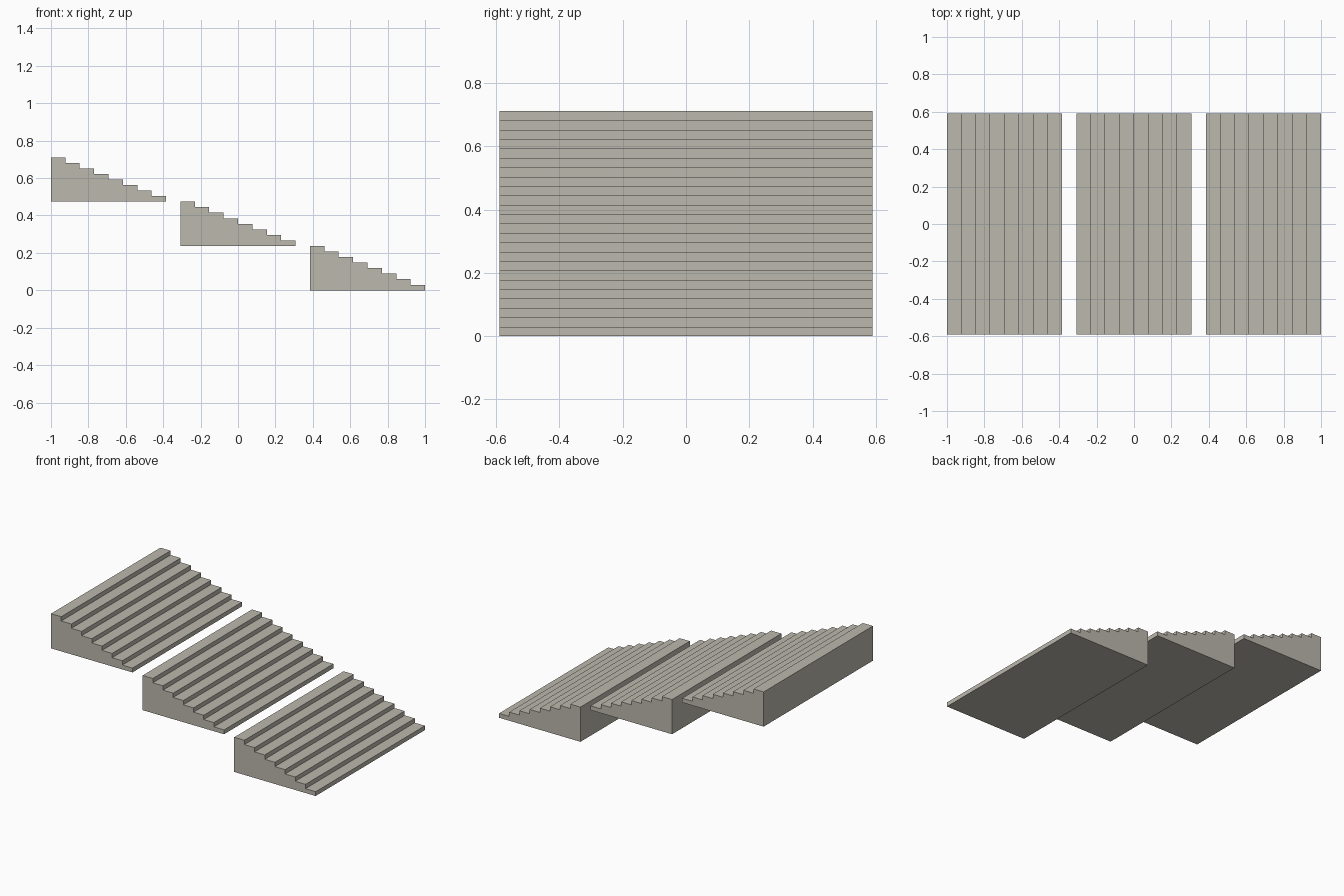
import bpy
import bmesh

cube = bpy.data.objects.get("Cube")
if cube:
    bpy.data.objects.remove(cube, do_unlink=True)

STEPS = 8
TREAD = 2 / 26       # three flights of eight treads plus two one-tread gaps
RISE = 0.711 / 24
HALF_WIDTH = 0.59

stone = bpy.data.materials.new("warm grey stone")
stone.use_nodes = True
colour = (0.50, 0.48, 0.42, 1)
stone.diffuse_color = colour
stone.node_tree.nodes["Principled BSDF"].inputs["Base Color"].default_value = colour


def stair_flight(name, x, z):
    """Solid flight with a flat underside, climbing towards -x."""
    profile = [(0, 0), (STEPS * TREAD, 0)]
    for i in range(STEPS):
        height = (i + 1) * RISE
        profile += [((STEPS - i) * TREAD, height),
                    ((STEPS - i - 1) * TREAD, height)]
    bm = bmesh.new()
    side = bm.faces.new([bm.verts.new((px, -HALF_WIDTH, pz)) for px, pz in profile])
    # Extrude the stepped side across the width
    result = bmesh.ops.extrude_face_region(bm, geom=[side])
    moved = [g for g in result["geom"] if isinstance(g, bmesh.types.BMVert)]
    bmesh.ops.translate(bm, verts=moved, vec=(0, 2 * HALF_WIDTH, 0))
    bmesh.ops.recalc_face_normals(bm, faces=bm.faces)
    mesh = bpy.data.meshes.new(name)
    bm.to_mesh(mesh)
    bm.free()
    mesh.materials.append(stone)
    obj = bpy.data.objects.new(name, mesh)
    obj.location = (x, 0, z)
    bpy.context.collection.objects.link(obj)


# Upper, middle and lower flights
for i, name in enumerate(("upper_flight", "middle_flight", "lower_flight")):
    stair_flight(name, -1 + i * (STEPS + 1) * TREAD, (2 - i) * STEPS * RISE)
